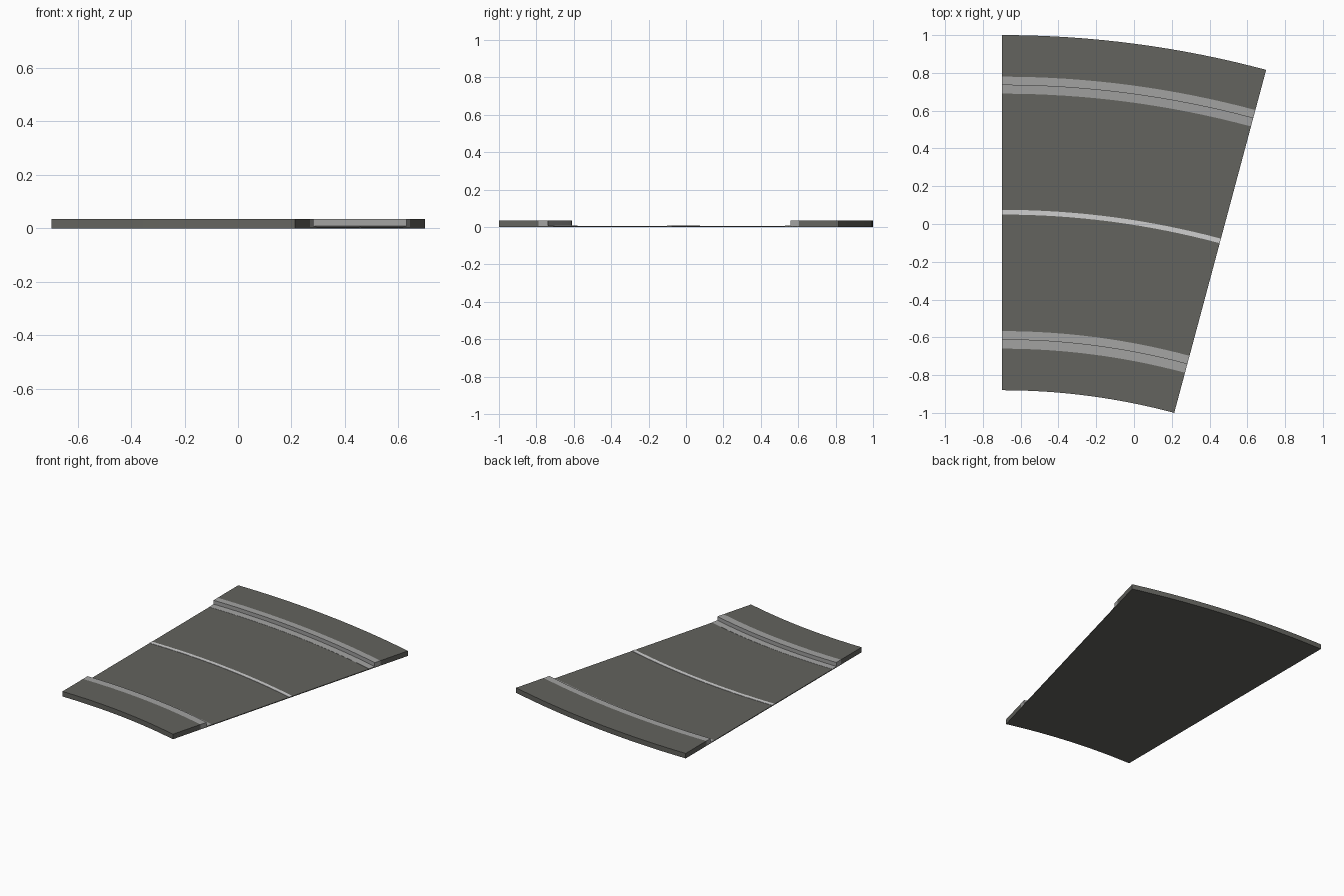
import bpy, bmesh, math

if "Cube" in bpy.data.objects:
    bpy.data.objects.remove(bpy.data.objects["Cube"])

CX, CY = -0.698, -4.4          # centre of the bend
ANGLE = math.radians(15)
SEGS = 16

def material(name, rgb):
    m = bpy.data.materials.new(name)
    m.diffuse_color = (*rgb, 1)
    m.use_nodes = True
    m.node_tree.nodes["Principled BSDF"].inputs["Base Color"].default_value = m.diffuse_color
    return m

asphalt = material("dark asphalt", (0.125, 0.125, 0.112))
concrete = material("grey concrete", (0.36, 0.36, 0.355))
paint = material("white paint", (0.62, 0.62, 0.62))

def arc_strip(name, profile, mat):
    """Sweep a closed (y at left edge, z) profile around the bend."""
    bm = bmesh.new()
    rings = []
    for i in range(SEGS + 1):
        a = ANGLE * i / SEGS
        rings.append([bm.verts.new((CX + (y - CY) * math.sin(a),
                                    CY + (y - CY) * math.cos(a), z))
                      for y, z in profile])
    n = len(profile)
    for r0, r1 in zip(rings, rings[1:]):
        for j in range(n):
            k = (j + 1) % n
            bm.faces.new((r0[j], r0[k], r1[k], r1[j]))
    bm.faces.new(rings[0])
    bm.faces.new(rings[-1])
    bmesh.ops.recalc_face_normals(bm, faces=bm.faces)
    me = bpy.data.meshes.new(name)
    bm.to_mesh(me)
    bm.free()
    me.materials.append(mat)
    ob = bpy.data.objects.new(name, me)
    bpy.context.collection.objects.link(ob)
    return ob

def box(y0, y1, z0, z1):
    return [(y0, z0), (y1, z0), (y1, z1), (y0, z1)]

ROAD, GUTTER, TOP = 0.005, 0.008, 0.034

# carriageway slab and centre line
arc_strip("road", box(-0.66, 0.78, 0, ROAD), asphalt)
arc_strip("centre_line", box(0.05, 0.075, ROAD - 0.001, ROAD + 0.002), paint)

# pavement, then L-shaped kerb with gutter, on each side
for side, edge, back, face, lip in (("outer", 1.0, 0.78, 0.735, 0.69),
                                    ("inner", -0.88, -0.66, -0.61, -0.567)):
    arc_strip(side + "_pavement", box(edge, back, 0, TOP), asphalt)
    arc_strip(side + "_kerb", [(back, 0.002), (back, TOP), (face, TOP),
                               (face, GUTTER), (lip, ROAD + 0.001), (lip, 0.002)], concrete)
